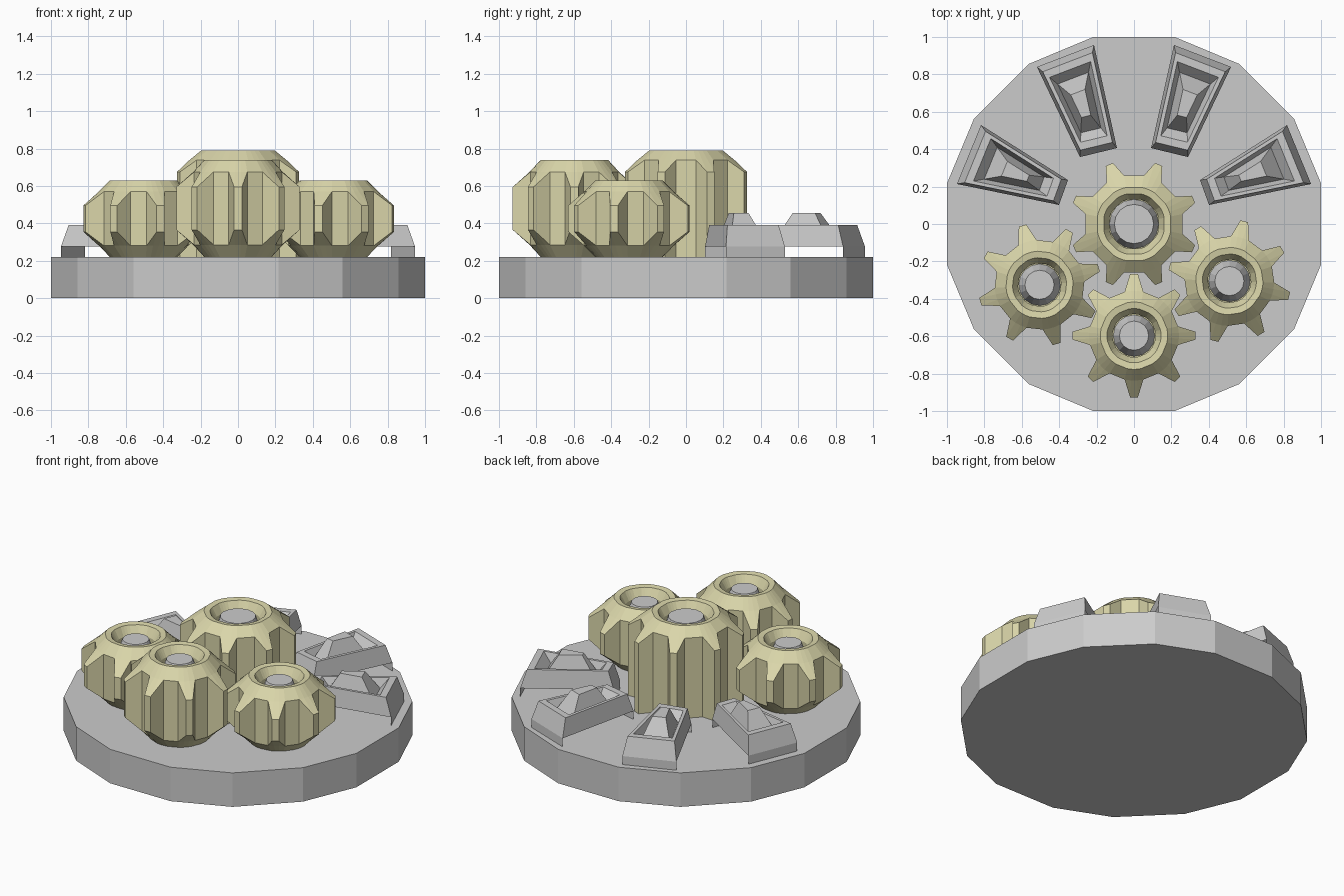
import bpy, bmesh
from math import sin, cos, asin, radians, pi
from mathutils import Vector

if "Cube" in bpy.data.objects:
    bpy.data.objects.remove(bpy.data.objects["Cube"])

gold = bpy.data.materials.new("pale_gold")
gold.diffuse_color = (0.70, 0.67, 0.40, 1)
gold.use_nodes = True
gold.node_tree.nodes["Principled BSDF"].inputs["Base Color"].default_value = gold.diffuse_color


def finish(bm, name, mat=None, fix=True):
    if fix:
        bmesh.ops.recalc_face_normals(bm, faces=bm.faces)
    me = bpy.data.meshes.new(name)
    bm.to_mesh(me)
    bm.free()
    ob = bpy.data.objects.new(name, me)
    bpy.context.collection.objects.link(ob)
    if mat:
        me.materials.append(mat)
    return ob


# Sixteen-sided base plate
bm = bmesh.new()
quarter = [(1.0, 0.217), (0.857, 0.56), (0.56, 0.857), (0.217, 1.0)]
outline = []
for q in range(4):
    for x, y in quarter:
        for _ in range(q):
            x, y = -y, x
        outline.append((x, y))
face = bm.faces.new([bm.verts.new((x, y, 0)) for x, y in outline])
ext = bmesh.ops.extrude_face_region(bm, geom=[face])
for v in ext["geom"]:
    if isinstance(v, bmesh.types.BMVert):
        v.co.z = 0.22
finish(bm, "base_plate")


def gear(name, x, y, top, tip_r, root_r, lip, rim, hole, disc, start, ch, bevel_bottom=True):
    teeth, zb = 8, 0.22
    tip_a, root_a = asin(0.021 / tip_r), asin(0.05 / root_r)
    cols = []   # (angle, is_tip, full radius)
    for t in range(teeth):
        a = radians(start) + t * 2 * pi / teeth
        cols += [(a - root_a, 0, root_r), (a - tip_a, 1, tip_r),
                 (a + tip_a, 1, tip_r), (a + root_a, 0, root_r)]
    zr = ch * 0.45
    levels = [(tip_r, top - ch), (root_r, top - zr), (lip, top),
              (rim, top - 0.005), (hole, top - 0.06), (hole, top - 0.12)]
    if bevel_bottom:
        levels = [(lip, zb), (root_r, zb + zr), (tip_r, zb + ch)] + levels
    else:
        levels = [(tip_r, zb)] + levels
    bm = bmesh.new()
    rings = [[bm.verts.new((x + min(r, R) * cos(a), y + min(r, R) * sin(a), z))
              for a, _, R in cols] for r, z in levels]
    n = len(cols)
    for i in range(len(rings) - 1):
        lo, hi = rings[i], rings[i + 1]
        growing = levels[i + 1][0] > levels[i][0]
        for k in range(n):
            m = (k + 1) % n
            if cols[k][1] == cols[m][1]:
                bm.faces.new((lo[k], lo[m], hi[m], hi[k]))
            # split so the sloped cap and the tooth flank stay separate
            elif (cols[k][1] == 1) == growing:
                bm.faces.new((lo[k], lo[m], hi[k]))
                bm.faces.new((lo[m], hi[m], hi[k]))
                bm_flip = lo[m]
            else:
                bm.faces.new((lo[k], lo[m], hi[m]))
                bm.faces.new((lo[k], hi[m], hi[k]))
    bm.faces.new(rings[0][::-1])
    bm.faces.new(rings[-1])
    finish(bm, name, gold)

    # Grey tapered axle end inside the hole
    bm = bmesh.new()
    z0, z1 = top - 0.13, top - 0.03
    bmesh.ops.create_cone(bm, cap_ends=True, segments=16, radius1=hole, radius2=disc, depth=z1 - z0)
    bmesh.ops.translate(bm, verts=bm.verts, vec=(x, y, (z0 + z1) / 2))
    finish(bm, name + "_axle")


small = dict(tip_r=0.33, root_r=0.24, lip=0.18, rim=0.145, hole=0.115, disc=0.078)
gear("centre_gear", 0, 0, 0.79, 0.345, 0.265, 0.20, 0.165, 0.135, 0.105, 22.5, 0.115, False)
gear("front_gear", 0, -0.597, 0.74, start=0, ch=0.145, **small)
gear("left_gear", -0.505, -0.325, 0.63, start=16, ch=0.135, **small)
gear("right_gear", 0.51, -0.305, 0.63, start=-14, ch=0.135, **small)


# Raised wedge blocks: sloped rim, recess and central peak
def wedge(name, pts, side):
    # corner order: outer, outer, inner, inner
    bm = bmesh.new()
    P = [Vector((x * side, y)) for x, y in pts]
    c = sum(P, Vector((0, 0))) / 4
    profile = [(1.0, 0.275), (0.87, 0.39), (0.72, 0.39), (0.54, 0.33), (0.25, 0.455)]
    rings = [[bm.verts.new((*(c + (p - c) * s), z)) for p in P] for s, z in profile]
    for lo, hi in zip(rings, rings[1:]):
        for k in range(4):
            m = (k + 1) % 4
            bm.faces.new((lo[k], lo[m], hi[m], hi[k]))
    bm.faces.new(rings[-1])
    # only the two end walls reach the plate
    foot = [bm.verts.new((p.x, p.y, 0.22)) for p in P]
    for k in (0, 2):
        bm.faces.new((foot[k], foot[k + 1], rings[0][k + 1], rings[0][k]))
    finish(bm, name)


back = [(0.214, 0.957), (0.519, 0.84), (0.289, 0.358), (0.091, 0.406)]
outer = [(0.818, 0.529), (0.947, 0.214), (0.401, 0.102), (0.353, 0.235)]
for side, word in ((1, "right"), (-1, "left")):
    wedge("back_wedge_" + word, back, side)
    wedge("side_wedge_" + word, outer, side)
